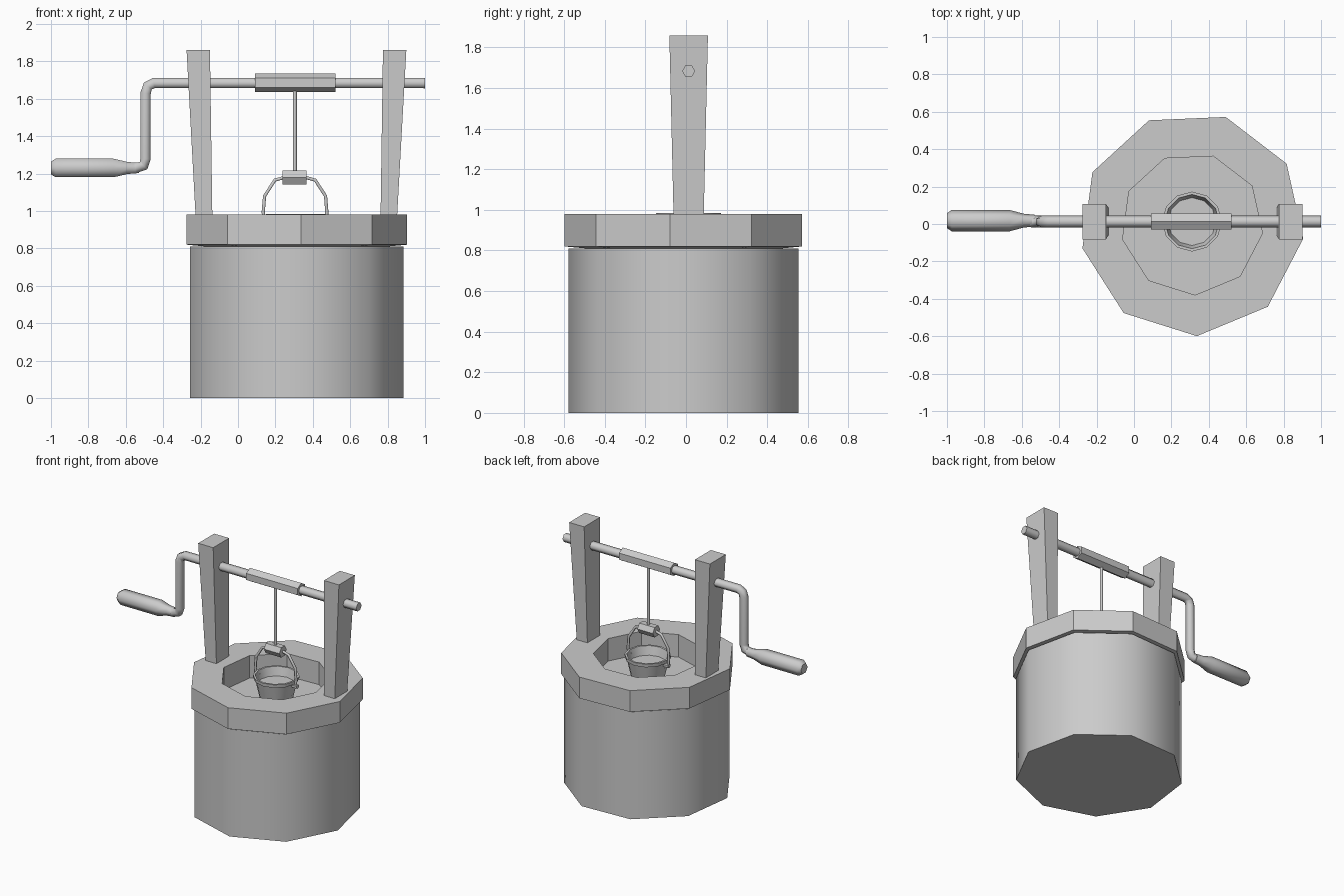
import bpy, bmesh
from math import cos, sin, radians, pi

if "Cube" in bpy.data.objects:
    bpy.data.objects.remove(bpy.data.objects["Cube"])

CX = 0.31      # well axis in x
AY = 0.013     # y of posts, axle and bucket


def mesh_object(name, bm, smooth=None):
    bmesh.ops.recalc_face_normals(bm, faces=bm.faces)
    me = bpy.data.meshes.new(name)
    bm.to_mesh(me)
    bm.free()
    ob = bpy.data.objects.new(name, me)
    bpy.context.collection.objects.link(ob)
    if smooth:
        bpy.ops.object.select_all(action='DESELECT')
        ob.select_set(True)
        bpy.context.view_layer.objects.active = ob
        bpy.ops.object.shade_smooth_by_angle(angle=radians(smooth))
    return ob


def lathe(name, profile, sides, start=0.0, y=0.0, closed=False, smooth=None):
    """Revolve (radius, z) points; open profiles are capped at both ends."""
    bm = bmesh.new()
    rings = []
    for r, z in profile:
        angles = [radians(start) + 2 * pi * i / sides for i in range(sides)]
        rings.append([bm.verts.new((CX + r * cos(a), y + r * sin(a), z)) for a in angles])
    pairs = list(zip(rings, rings[1:]))
    if closed:
        pairs.append((rings[-1], rings[0]))
    for a, b in pairs:
        for i in range(sides):
            j = (i + 1) % sides
            bm.faces.new((a[i], a[j], b[j], b[i]))
    if not closed:
        bm.faces.new(rings[0])
        bm.faces.new(rings[-1])
    return mesh_object(name, bm, smooth)


def tube(name, points, depth, y=AY):
    """Six-sided tube through (x, z, radius factor) points."""
    cu = bpy.data.curves.new(name, 'CURVE')
    cu.dimensions = '3D'
    cu.bevel_depth = depth
    cu.bevel_resolution = 1
    cu.use_fill_caps = True
    sp = cu.splines.new('POLY')
    sp.points.add(len(points) - 1)
    for p, (x, z, f) in zip(sp.points, points):
        p.co = (x, y, z, 1)
        p.radius = f
    sp.use_smooth = True
    ob = bpy.data.objects.new(name, cu)
    bpy.context.collection.objects.link(ob)
    return ob


def hex_bar(name, x0, x1, z, r, start):
    """Flat-shaded hexagonal bar along x."""
    bm = bmesh.new()
    ends = []
    for x in (x0, x1):
        angles = [radians(start + 60 * i) for i in range(6)]
        ends.append([bm.verts.new((x, AY + r * cos(a), z + r * sin(a))) for a in angles])
        bm.faces.new(ends[-1])
    for i in range(6):
        j = (i + 1) % 6
        bm.faces.new((ends[0][i], ends[0][j], ends[1][j], ends[1][i]))
    return mesh_object(name, bm)


def post(name, bottom, top):
    """Tapered post, wider at the top; bottom and top are x ranges."""
    bm = bmesh.new()
    bmesh.ops.create_cube(bm, size=1)
    for v in bm.verts:
        upper = v.co.z > 0
        v.co.x = (top if upper else bottom)[v.co.x > 0]
        v.co.y = AY + (0.095 if upper else 0.074) * (1 if v.co.y > 0 else -1)
        v.co.z = 1.86 if upper else 0.96
    return mesh_object(name, bm)


# Nine-sided well body and overhanging rim
lathe("well_wall", [(0.58, 0), (0.58, 0.81)], 9, start=-87.5, smooth=45)
lathe("well_rim", [(0.6, 0.82), (0.6, 0.98), (0.38, 0.98), (0.38, 0.80)],
      9, start=-87.5, closed=True)

# Posts
post("left_post", (-0.226, -0.137), (-0.275, -0.15))
post("right_post", (0.762, 0.85), (0.775, 0.90))

# Axle with crank arm
tube("axle_crank", [(1.0, 1.684, 1), (-0.45, 1.684, 1), (-0.482, 1.668, 1),
                    (-0.494, 1.63, 1), (-0.494, 1.28, 1), (-0.505, 1.242, 1),
                    (-0.55, 1.23, 1)], 0.032)
tube("crank_handle", [(-0.53, 1.23, 0.55), (-0.59, 1.23, 0.65), (-0.665, 1.23, 1),
                      (-0.975, 1.23, 1), (-1.0, 1.23, 0.7)], 0.057, AY + 0.005)

# Rope drum, rope and bucket grip
hex_bar("rope_drum", 0.09, 0.52, 1.686, 0.05, 30)
tube("rope", [(0.304, 1.66, 1), (0.304, 1.18, 1)], 0.011)
hex_bar("bucket_grip", 0.238, 0.367, 1.178, 0.043, 0)

# Bucket with open top and contents
lathe("bucket", [(0.115, 0.815), (0.146, 0.955), (0.157, 0.96), (0.16, 0.985),
                 (0.145, 0.985), (0.128, 0.92)], 12, y=AY, smooth=35)

# Bail: half path mirrored about the bucket axis, with pivot ears
half = [(0.165, 0.94), (0.17, 0.995), (0.163, 1.08), (0.108, 1.165), (0.055, 1.18)]
path = [(CX - 0.005 - x, z, 1) for x, z in half] + [(CX - 0.005 + x, z, 1) for x, z in reversed(half)]
tube("bucket_bail", path, 0.01)
for side, s in (("left", -1), ("right", 1)):
    hex_bar(side + "_bail_ear", CX + s * 0.135, CX + s * 0.178, 0.945, 0.017, 30)
